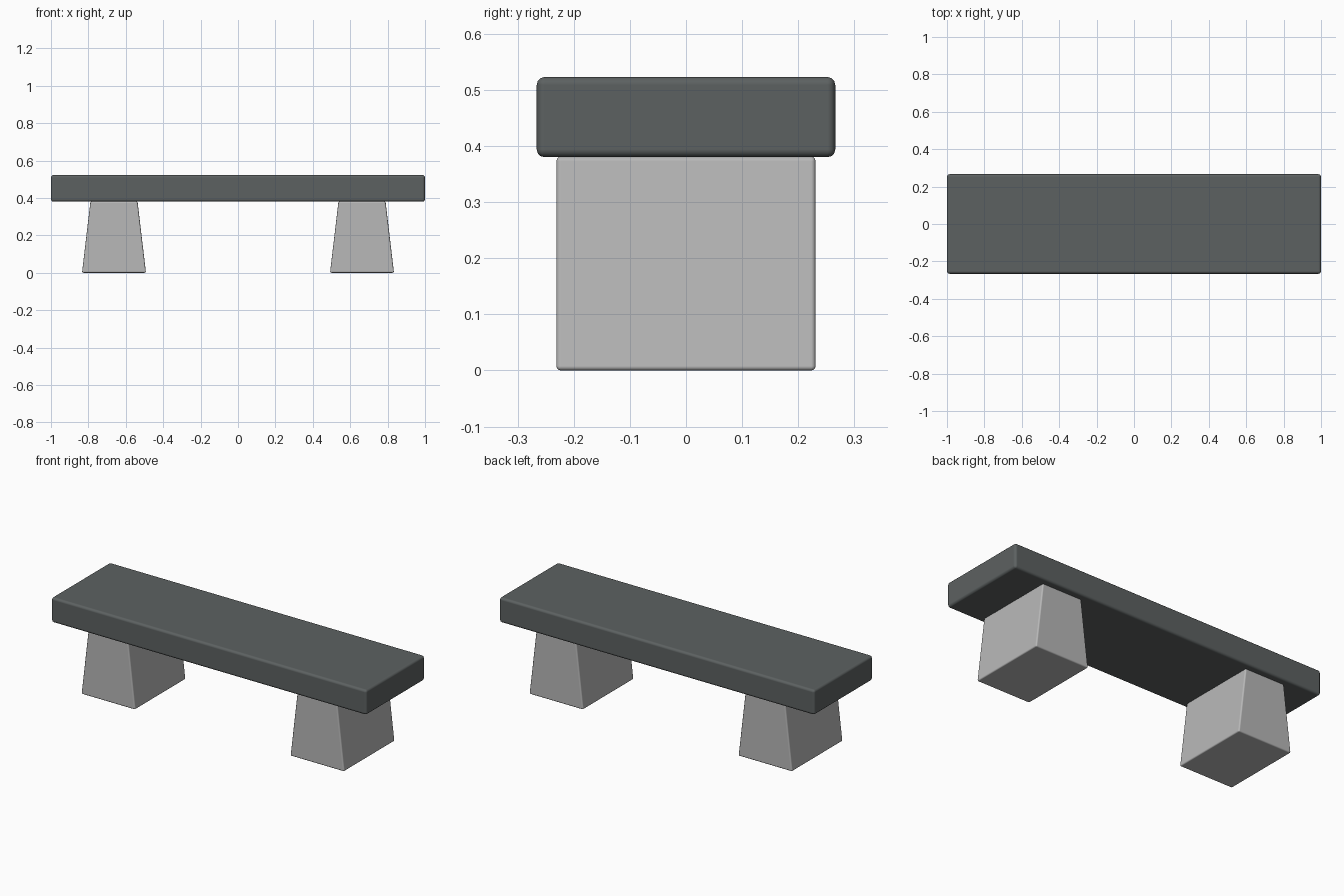
import bpy
import bmesh

cube = bpy.data.objects.get("Cube")
if cube:
    bpy.data.objects.remove(cube, do_unlink=True)


def make_material(name, colour):
    mat = bpy.data.materials.new(name)
    mat.use_nodes = True
    mat.diffuse_color = colour
    mat.node_tree.nodes["Principled BSDF"].inputs["Base Color"].default_value = colour
    return mat


def rounded_block(name, x, half_bottom, half_top, half_depth, z0, z1, bevel, mat):
    """Block whose sides may taper in x, with softly rounded edges."""
    bm = bmesh.new()
    bmesh.ops.create_cube(bm, size=2)
    for v in bm.verts:
        upper = v.co.z > 0
        v.co.x *= half_top if upper else half_bottom
        v.co.y *= half_depth
        v.co.z = z1 if upper else z0
    mesh = bpy.data.meshes.new(name)
    bm.to_mesh(mesh)
    bm.free()
    mesh.materials.append(mat)
    obj = bpy.data.objects.new(name, mesh)
    obj.location.x = x
    bpy.context.collection.objects.link(obj)

    mod = obj.modifiers.new("rounded_edges", "BEVEL")
    mod.width = bevel
    mod.segments = 3
    mod.limit_method = "NONE"
    mod.harden_normals = True
    for poly in mesh.polygons:
        poly.use_smooth = True
    return obj


dark_stone = make_material("dark_slate_grey", (0.108, 0.12, 0.12, 1))
light_stone = make_material("light_stone_grey", (0.48, 0.48, 0.48, 1))

# Slab seat
rounded_block("seat", 0, 1, 1, 0.266, 0.38, 0.523, 0.014, dark_stone)

# Tapered pedestals
for side, sign in (("left", 1), ("right", -1)):
    rounded_block(side + "_leg", sign * 0.663, 0.171, 0.126, 0.231,
                  0, 0.381, 0.008, light_stone)
